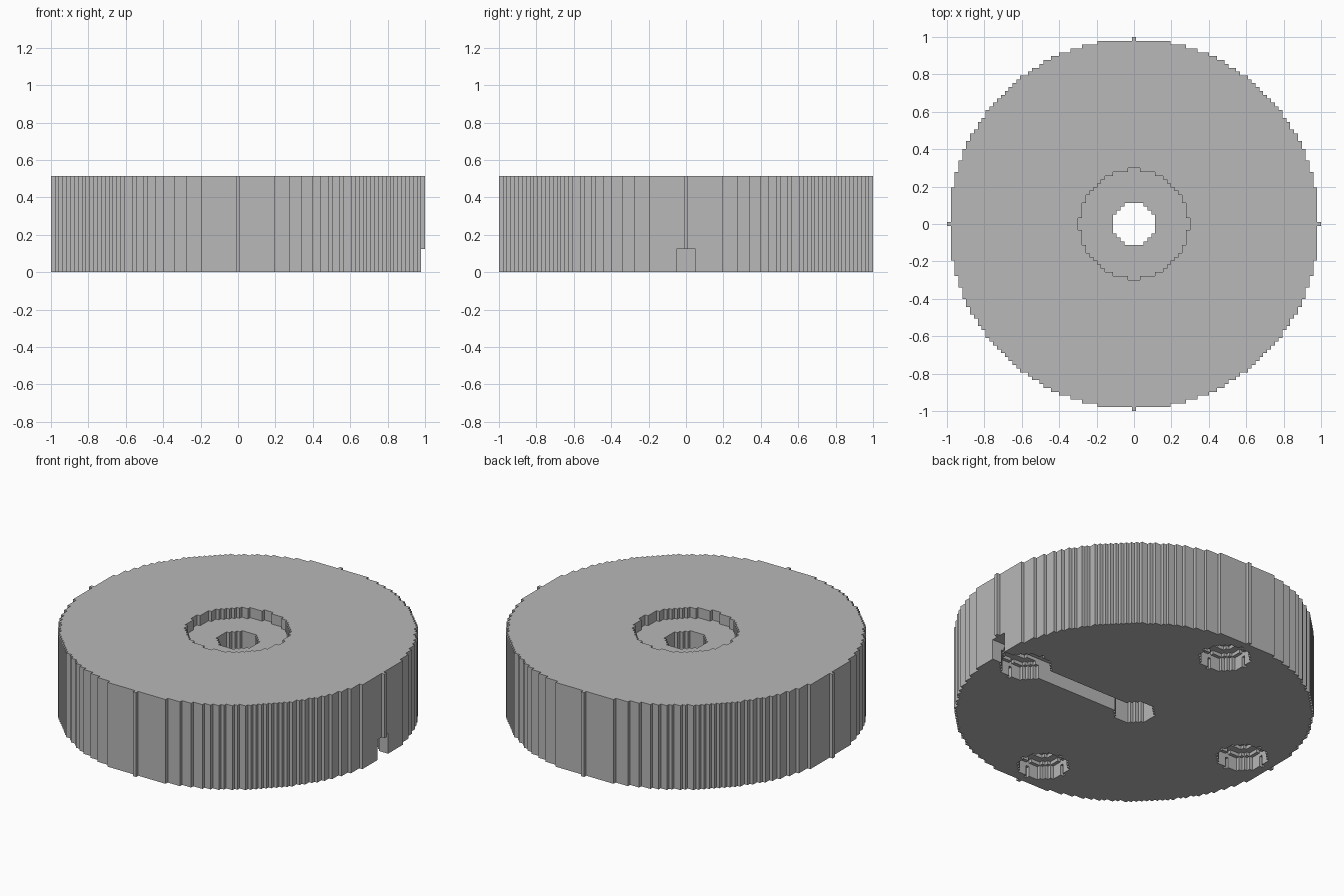
import bpy
import bmesh
import math

cube = bpy.data.objects.get("Cube")
if cube:
    bpy.data.objects.remove(cube, do_unlink=True)

HALF = 48                    # cells from the centre to the rim
CELL = 2 / (2 * HALF + 1)    # edge length of one block
HEIGHT = 25
FOOT_CENTRE, FOOT_RADIUS = 38, 7

grey = bpy.data.materials.new("plain_grey")
grey.use_nodes = True
colour = (0.48, 0.48, 0.48, 1)
grey.diffuse_color = colour
grey.node_tree.nodes["Principled BSDF"].inputs["Base Color"].default_value = colour


def foot_recess(i, j):
    """Height of the domed foot sockets, one on each axis."""
    for cx, cy in ((1, 0), (-1, 0), (0, 1), (0, -1)):
        d = math.hypot(i - cx * FOOT_CENTRE, j - cy * FOOT_CENTRE) / FOOT_RADIUS
        if d <= 1:
            return 3 + round(3 * math.sqrt(1 - d * d))
    return 0


def column(i, j):
    """Bottom and top of the solid in one cell, or None where it is empty."""
    r = math.hypot(i, j)
    if r > HALF or r < 5.5:
        return None
    groove = 6 if i > 0 and abs(j) <= 2 else 0
    top = HEIGHT - 3 if r <= 14.05 else HEIGHT
    return max(groove, foot_recess(i, j)), top


bm = bmesh.new()
verts = {}


def quad(*corners):
    for c in corners:
        if c not in verts:
            verts[c] = bm.verts.new([v * CELL for v in c])
    bm.faces.new([verts[c] for c in corners])


def wall(i, j, dx, dy, low, high):
    """Upright side of a cell facing (dx, dy), one block per face."""
    x, y = i + dx / 2, j + dy / 2
    ax, ay = x + dy / 2, y - dx / 2
    bx, by = x - dy / 2, y + dx / 2
    for z in range(low, high):
        quad((ax, ay, z), (bx, by, z), (bx, by, z + 1), (ax, ay, z + 1))


# Blocky disc with centre hole, top counterbore, cable groove and foot sockets
for i in range(-HALF, HALF + 1):
    for j in range(-HALF, HALF + 1):
        span = column(i, j)
        if not span:
            continue
        low, high = span
        x0, x1, y0, y1 = i - 0.5, i + 0.5, j - 0.5, j + 0.5
        quad((x0, y0, high), (x1, y0, high), (x1, y1, high), (x0, y1, high))
        quad((x0, y1, low), (x1, y1, low), (x1, y0, low), (x0, y0, low))
        for dx, dy in ((1, 0), (-1, 0), (0, 1), (0, -1)):
            near_low, near_high = column(i + dx, j + dy) or (high, high)
            wall(i, j, dx, dy, low, min(high, near_low))
            wall(i, j, dx, dy, max(low, near_high), high)

mesh = bpy.data.meshes.new("blocky_disc_base")
bm.to_mesh(mesh)
bm.free()
mesh.materials.append(grey)
base = bpy.data.objects.new("blocky_disc_base", mesh)
bpy.context.collection.objects.link(base)
